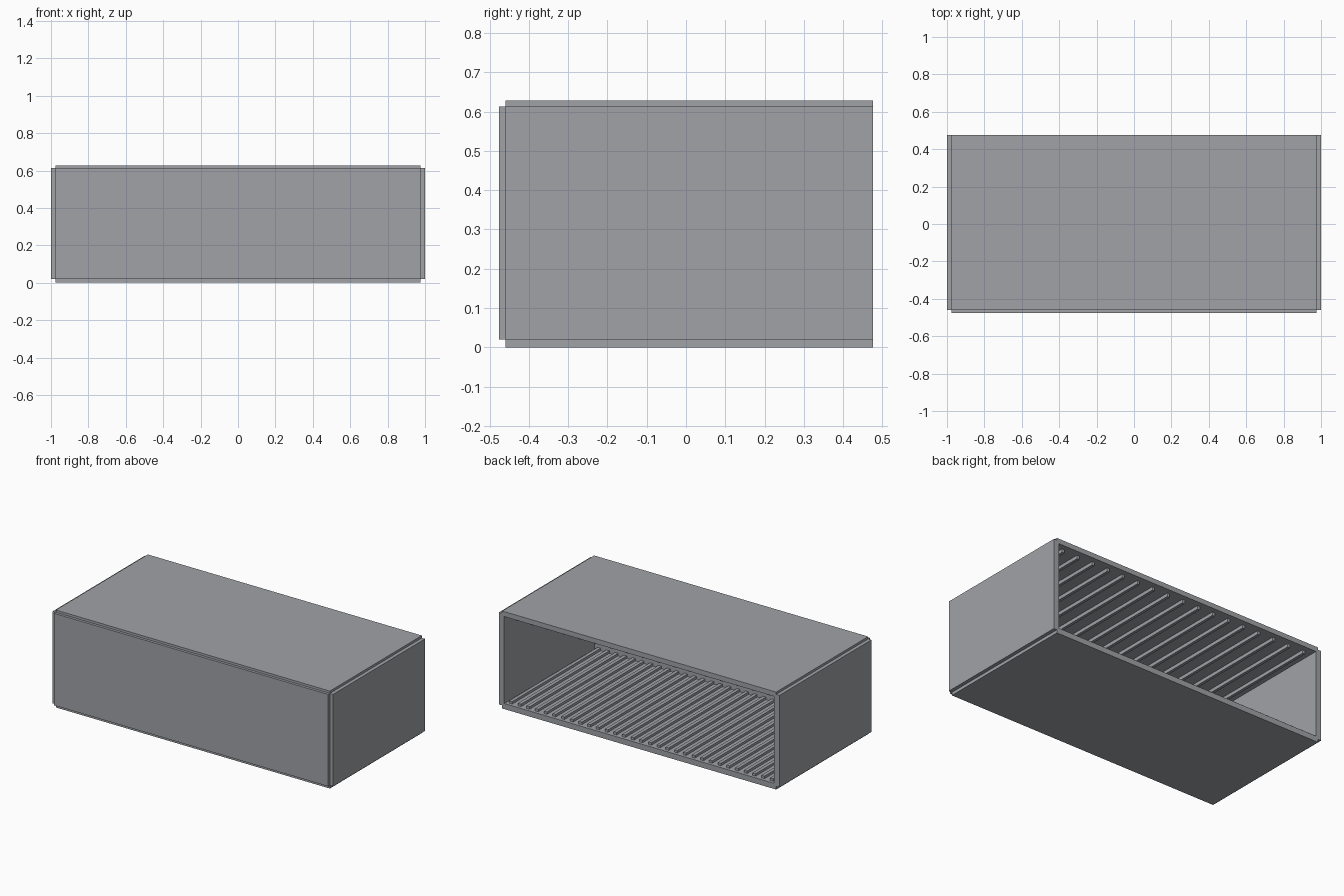
import bpy

if "Cube" in bpy.data.objects:
    bpy.data.objects.remove(bpy.data.objects["Cube"], do_unlink=True)

grey = bpy.data.materials.new("cool_grey")
colour = (0.35, 0.365, 0.385, 1)
grey.use_nodes = True
grey.diffuse_color = colour
grey.node_tree.nodes["Principled BSDF"].inputs["Base Color"].default_value = colour


def box(name, x, y, z):
    """Box between the (low, high) limits on each axis."""
    bpy.ops.mesh.primitive_cube_add(size=1, location=[sum(a) / 2 for a in (x, y, z)])
    ob = bpy.context.object
    ob.name = name
    ob.scale = [a[1] - a[0] for a in (x, y, z)]
    bpy.ops.object.transform_apply(location=False, rotation=False, scale=True)
    ob.data.materials.append(grey)
    return ob


def slats(name, count, reach, width, y, z):
    """Row of bars running front to back, evenly spread across x."""
    first = box(name, (-reach - width / 2, -reach + width / 2), y, z)
    row = first.modifiers.new("row", "ARRAY")
    row.count = count
    row.use_relative_offset = False
    row.use_constant_offset = True
    row.constant_offset_displace = (2 * reach / (count - 1), 0, 0)


FRONT, BACK = -0.46, 0.477      # depth of the carcass
LOW, HIGH = 0.02, 0.613         # height of the carcass
HALF, OUT = 0.977, 1.0          # carcass and outer half widths
INNER = 0.962                   # cavity half width
FLOOR, CEILING = 0.036, 0.596   # cavity height

# Carcass, open at the back
box("carcass_floor", (-HALF, HALF), (FRONT, BACK), (LOW, FLOOR))
box("carcass_ceiling", (-HALF, HALF), (FRONT, BACK), (CEILING, HIGH))
box("carcass_front", (-INNER, INNER), (FRONT, FRONT + 0.016), (FLOOR, CEILING))

# Outer cladding panels, set off from each other at the corners
box("top_panel", (-HALF, HALF), (FRONT, BACK), (HIGH, 0.628))
box("bottom_panel", (-HALF, HALF), (FRONT, BACK), (0, LOW))
box("front_panel", (-HALF, HALF), (-BACK, FRONT), (LOW, HIGH))
for side, s in (("left", 1), ("right", -1)):
    box("carcass_" + side, sorted((s * INNER, s * HALF)), (FRONT, BACK), (FLOOR, CEILING))
    box(side + "_panel", sorted((s * HALF, s * OUT)), (FRONT, BACK), (LOW, HIGH))

# Bars inside the cavity
slats("floor_slats", 31, 0.93, 0.022, (FRONT + 0.016, BACK - 0.02), (FLOOR, FLOOR + 0.016))
slats("ceiling_slats", 17, 0.9, 0.018, (FRONT + 0.016, BACK - 0.035), (CEILING - 0.022, CEILING))
